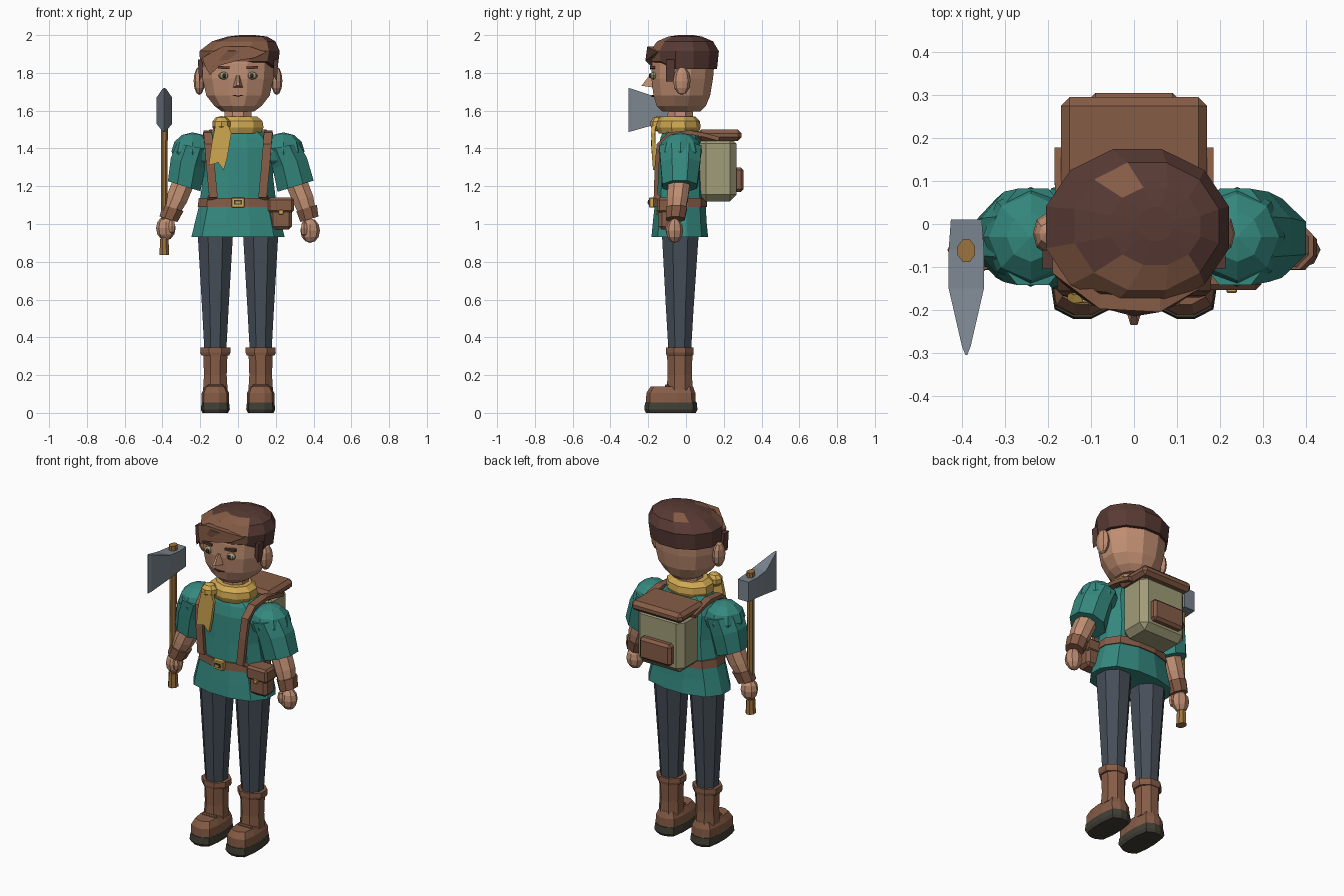
import bpy, bmesh, math
from mathutils import Matrix, Vector

if "Cube" in bpy.data.objects:
    bpy.data.objects.remove(bpy.data.objects["Cube"])


def material(name, rgb):
    m = bpy.data.materials.new(name)
    m.diffuse_color = [(((c / 255) + 0.055) / 1.055) ** 2.4 for c in rgb] + [1]
    m.use_nodes = True
    m.node_tree.nodes["Principled BSDF"].inputs["Base Color"].default_value = m.diffuse_color
    return m


SKIN = material("skin", (192, 142, 114))
TEAL = material("teal cloth", (52, 136, 126))
LEATHER = material("brown leather", (134, 92, 70))
HAIR = material("dark hair", (88, 58, 52))
SLATE = material("slate cloth", (70, 78, 88))
STEEL = material("steel", (122, 132, 142))
YELLOW = material("yellow cloth", (210, 170, 82))
OLIVE = material("olive canvas", (160, 156, 120))
DARK = material("dark sole", (64, 62, 52))
WOOD = material("wood", (158, 116, 62))


def finish(bm, name, *mats):
    bmesh.ops.recalc_face_normals(bm, faces=bm.faces)
    me = bpy.data.meshes.new(name)
    bm.to_mesh(me)
    bm.free()
    for m in mats:
        me.materials.append(m)
    ob = bpy.data.objects.new(name, me)
    bpy.context.collection.objects.link(ob)
    return ob


def skin(name, rings, *mats):
    """Closed surface through rings of points."""
    bm = bmesh.new()
    vs = [[bm.verts.new(p) for p in r] for r in rings]
    n = len(vs[0])
    for a, b in zip(vs, vs[1:]):
        for i in range(n):
            j = (i + 1) % n
            bm.faces.new((a[i], a[j], b[j], b[i]))
    bm.faces.new(vs[0])
    bm.faces.new(vs[-1])
    return finish(bm, name, *mats)


def ring(x, y, z, rx, ry, n=8, p=2.0, tilt=0.0):
    """Flat-sided (super)ellipse, tilted about y."""
    out, k = [], 1 / math.cos(math.pi / n) if p == 2 else 1.0
    for i in range(n):
        a = 2 * math.pi * (i + 0.5) / n
        c, s = math.cos(a), math.sin(a)
        r = (abs(c) ** p + abs(s) ** p) ** (-1 / p) * k
        u, v = rx * r * c, ry * r * s
        out.append(Vector((x + u * math.cos(tilt), y + v, z + u * math.sin(tilt))))
    return out


def loft(name, rings, *mats, n=8, p=2.0):
    return skin(name, [ring(*r[:5], n, p, *r[5:]) for r in rings], *mats)


def box(name, lo, hi, mat, bevel=0.0, rot=0.0):
    bm = bmesh.new()
    bmesh.ops.create_cube(bm, size=1)
    lo, hi = Vector(lo), Vector(hi)
    bmesh.ops.scale(bm, vec=hi - lo, verts=bm.verts)
    if bevel:
        bmesh.ops.bevel(bm, geom=bm.edges[:], offset=bevel, segments=1, affect='EDGES')
    bmesh.ops.transform(bm, matrix=Matrix.Translation((lo + hi) / 2) @ Matrix.Rotation(rot, 4, 'Y'), verts=bm.verts)
    return finish(bm, name, mat)


def ball(name, c, r, mat, u=8, v=6):
    bm = bmesh.new()
    bmesh.ops.create_uvsphere(bm, u_segments=u, v_segments=v, radius=1)
    bmesh.ops.transform(bm, matrix=Matrix.Translation(c) @ Matrix.Diagonal((*r, 1)), verts=bm.verts)
    return finish(bm, name, mat)


def plate(name, pts, depth, t, mat):
    """Outline in x,z; depth(x, z) gives its front."""
    front = [(x, depth(x, z), z) for x, z in pts]
    return skin(name, [front, [(x, y + t, z) for x, y, z in front]], mat)


def strap(name, path, w, t, mat):
    """Flat band with its width along x."""
    path = [Vector(q) for q in path]
    rings = []
    for i, q in enumerate(path):
        d = path[min(i + 1, len(path) - 1)] - path[max(i - 1, 0)]
        nrm = Vector((0, -d.z, d.y)).normalized() * t / 2
        e = Vector((w / 2, 0, 0))
        rings.append([q - e - nrm, q + e - nrm, q + e + nrm, q - e + nrm])
    return skin(name, rings, mat)


# Boots and legs
for s, side in ((-1, "left"), (1, "right")):
    x = s * 0.12
    loft(side + "_sole", [(x, -.08, 0, .068, .132), (x, -.08, .018, .077, .141),
                          (x, -.08, .055, .073, .137)], DARK, n=12, p=4)
    loft(side + "_boot_foot", [(x, -.08, .055, .073, .132), (x, -.08, .105, .072, .13),
                               (x, -.075, .14, .055, .112)], LEATHER, n=12, p=4)
    loft(side + "_boot_shaft", [(x, -.033, .12, .065, .07), (x, -.033, .2, .06, .064),
                                (x, -.033, .31, .064, .067)], LEATHER)
    loft(side + "_boot_cuff", [(x, -.033, .305, .074, .071), (x, -.033, .32, .08, .074),
                               (x, -.033, .345, .079, .073)], LEATHER)
    box(side + "_boot_band", (x - .045, -.112, .125), (x + .045, -.09, .15), LEATHER, .005)
    loft(side + "_trouser_leg", [(x, -.033, .33, .058, .06), (x, -.033, .55, .07, .073),
                                 (x, -.03, .96, .094, .098)], SLATE)

# Tunic and belt
loft("tunic", [(0, -.033, .93, .25, .152), (0, -.033, 1.02, .228, .143), (0, -.03, 1.11, .205, .136),
               (0, -.03, 1.25, .188, .128), (0, -.03, 1.4, .195, .12), (0, -.03, 1.46, .17, .105),
               (0, -.03, 1.51, .1, .085)], TEAL, n=12, p=2.6)
loft("belt", [(0, -.03, 1.09, .216, .144), (0, -.03, 1.137, .21, .143)], LEATHER, n=12, p=2.6)
box("buckle", (-.035, -.195, 1.087), (.035, -.165, 1.14), YELLOW, .004)
box("buckle_gap", (-.02, -.2, 1.102), (.02, -.19, 1.126), DARK)
box("buckle_pin", (-.012, -.203, 1.109), (.012, -.197, 1.119), YELLOW)

# Belt pouch
box("pouch", (.168, -.145, .97), (.287, -.05, 1.11), LEATHER, .018)
box("pouch_flap", (.158, -.153, 1.06), (.296, -.045, 1.14), LEATHER, .012)
box("pouch_clasp", (.215, -.16, 1.05), (.24, -.15, 1.075), YELLOW, .003)

# Arms: shoulders, sleeves, forearms, wrist cuffs, hands
for s, side, out in ((-1, "left", 0.0), (1, "right", .02)):
    t = s * .3
    ball(side + "_shoulder", (s * .24, -.03, 1.385), (.112, .116, .1), TEAL)
    loft(side + "_sleeve", [(s * .235, -.03, 1.41, .09, .112, s * .2),
                            (s * (.265 + out / 2), -.03, 1.32, .095, .105, t),
                            (s * (.285 + out), -.033, 1.2, .09 + out / 2, .092, t)], TEAL)
    loft(side + "_forearm", [(s * (.285 + out), -.035, 1.23, .058, .058, t),
                             (s * (.325 + out), -.045, 1.13, .056, .055, t),
                             (s * (.37 + out / 3), -.057, 1.03, .04, .042, t)], SKIN)
    loft(side + "_wrist_cuff", [(s * (.343 + out), -.05, 1.085, .057, .056, t),
                                (s * (.368 + out / 2), -.057, 1.025, .05, .05, t)], LEATHER)
    z = .978 if s < 0 else .965
    ball(side + "_hand", (s * .382, -.06, z), (.052, .045, .065), SKIN)
    ball(side + "_thumb", (s * .35, -.088, z + .01), (.02, .022, .042), SKIN, 6, 4)

# Neck, head, ears
loft("neck", [(0, -.03, 1.5, .075, .07), (0, -.03, 1.63, .07, .065)], SKIN)
loft("head", [(0, -.025, 1.595, .085, .1), (0, -.025, 1.625, .125, .13), (0, -.022, 1.68, .168, .15),
              (0, -.02, 1.77, .188, .163), (0, -.015, 1.85, .192, .165), (0, -.01, 1.93, .17, .15)],
     SKIN, n=12)
for s, side in ((-1, "left"), (1, "right")):
    ball(side + "_ear", (s * .205, -.022, 1.758), (.03, .046, .075), SKIN, 8, 6)

    # Eyes and brows
    ball(side + "_eye", (s * .075, -.172, 1.785), (.028, .02, .02), OLIVE, 8, 6)
    ball(side + "_pupil", (s * .073, -.187, 1.785), (.013, .01, .014), DARK, 6, 4)
    box(side + "_brow", (s * .075 - .031, -.19, 1.821), (s * .075 + .031, -.165, 1.835), HAIR, 0, s * -.06)
    # Sideburns
    plate(side + "_sideburn", [(s * .19, 1.87), (s * .213, 1.87), (s * .205, 1.755), (s * .185, 1.79)],
          lambda x, z: -.105, .045, HAIR)

# Nose and mouth
skin("nose", [[(-.028, -.17, 1.722), (.028, -.17, 1.722), (.012, -.175, 1.785), (-.012, -.175, 1.785)],
              [(-.008, -.235, 1.732), (.008, -.235, 1.732), (.004, -.195, 1.785), (-.004, -.195, 1.785)]], SKIN)
plate("mouth", [(-.035, 1.683), (0, 1.673), (.035, 1.683), (0, 1.681)], lambda x, z: -.183, .02, HAIR)

# Hair cap with lighter front locks
hair = loft("hair", [(.006, -.008, 1.82, .203, .172), (.008, -.008, 1.915, .213, .182),
                     (.03, -.005, 1.967, .168, .148), (.05, -.005, 1.992, .105, .09),
                     (.05, 0, 2.0, .04, .04)], HAIR, LEATHER, n=12)
for v in hair.data.vertices:
    if v.co.z < 1.83 and v.co.y < -.1:
        v.co.z += .04
for f in hair.data.polygons:
    c = f.center
    if (c.y < -.07 and c.x < .12 and c.z < 1.985) or (-.09 < c.x < -.01 and c.y > .08 and c.z > 1.975):
        f.material_index = 1
plate("fringe", [(-.19, 1.88), (-.172, 1.83), (-.148, 1.79), (-.095, 1.84), (0, 1.865), (.09, 1.88),
                 (.15, 1.91), (.06, 1.94), (-.08, 1.94)],
      lambda x, z: -.215 + 2.8 * x * x, .035, LEATHER)

# Neck scarf, knot and tail
loft("scarf", [(0, -.04, 1.48, .12, .1), (0, -.04, 1.51, .135, .112), (0, -.04, 1.545, .13, .108),
               (0, -.04, 1.57, .1, .085)], YELLOW, n=10)
ball("scarf_knot", (-.088, -.145, 1.53), (.05, .045, .042), YELLOW, 8, 5)
plate("scarf_tail", [(-.12, 1.52), (-.05, 1.52), (-.035, 1.48), (-.055, 1.36), (-.075, 1.285), (-.105, 1.325),
                     (-.155, 1.31), (-.14, 1.42)], lambda x, z: -.187 + .25 * abs(z - 1.45) * .3, .02, YELLOW)

# Backpack
box("pack_body", (-.155, .07, 1.12), (.155, .268, 1.46), OLIVE, .035)
box("pack_flap", (-.17, .06, 1.44), (.17, .295, 1.5), LEATHER, .02)
box("pack_pocket", (-.105, .25, 1.17), (.105, .305, 1.3), LEATHER, .015)
for s, side in ((-1, "left"), (1, "right")):
    strap(side + "_pack_strap", [(s * .13, -.16, 1.14), (s * .145, -.155, 1.3), (s * .155, -.145, 1.42),
                                 (s * .16, -.09, 1.475), (s * .16, .02, 1.485), (s * .162, .1, 1.47),
                                 (s * .162, .175, 1.45)], .045, .022, LEATHER)
    strap(side + "_lower_strap", [(s * .13, -.155, 1.15), (s * .14, -.14, 1.135)], .045, .02, LEATHER)

# Axe: handle, grip end, wedge head
ax, ay = -.39, -.062
loft("axe_handle", [(ax, ay, .86, .019, .024), (ax, ay, 1.3, .017, .022), (ax, ay, 1.69, .02, .026)], WOOD)
loft("axe_grip_end", [(ax, ay, .835, .026, .03), (ax, ay, .92, .022, .027)], WOOD)
skin("axe_head", [[(ax - w, y, lo), (ax + w, y, lo), (ax + w, y, hi), (ax - w, y, hi)]
                  for y, w, lo, hi in ((.01, .036, 1.54, 1.66), (-.06, .041, 1.54, 1.66),
                                       (-.15, .041, 1.53, 1.67), (-.285, .01, 1.492, 1.715),
                                       (-.305, .002, 1.487, 1.72))], STEEL)
